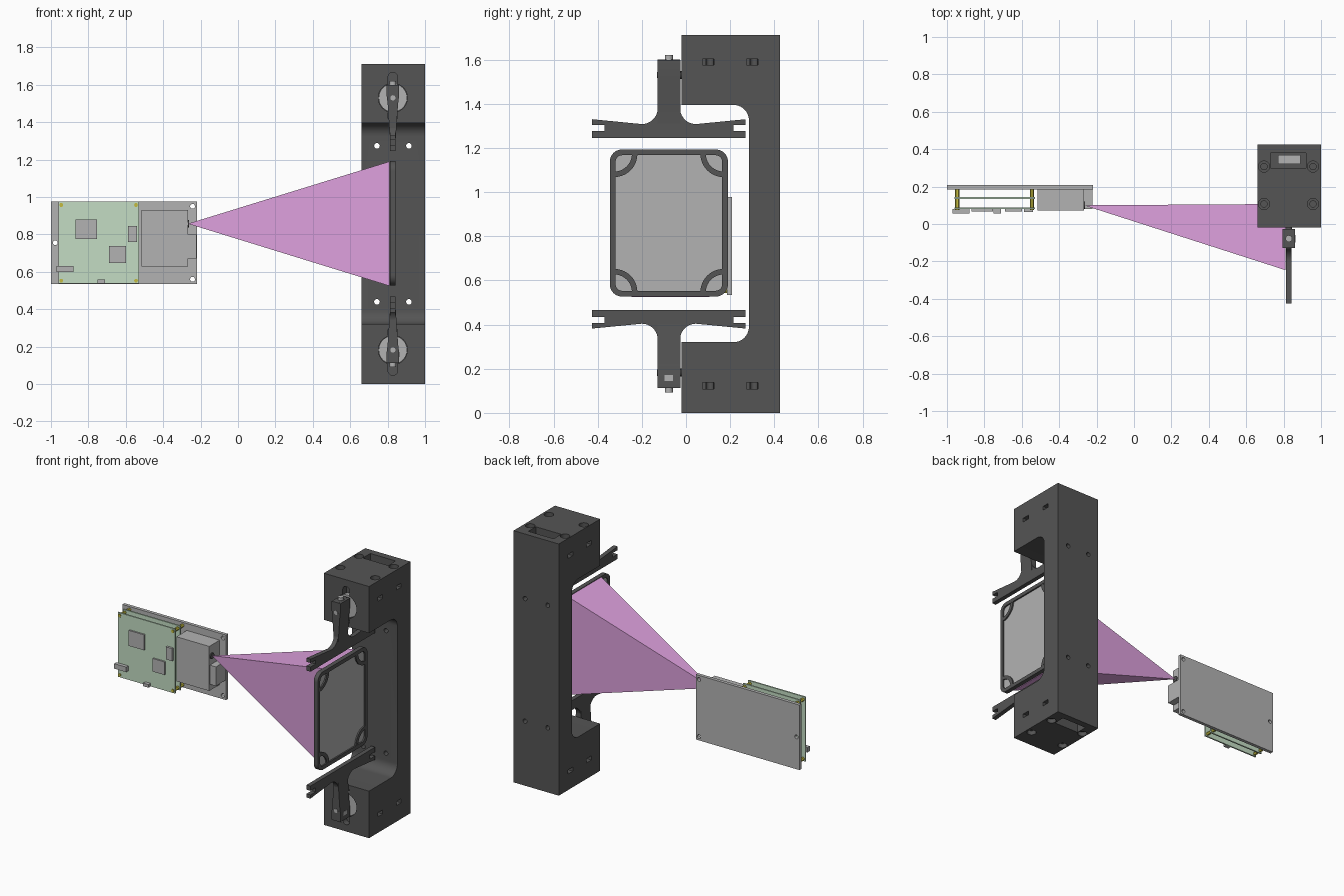
import bpy, bmesh, math
from mathutils import Vector

if "Cube" in bpy.data.objects:
    bpy.data.objects.remove(bpy.data.objects["Cube"])

H = 1.712  # total height; the holder is mirrored about H / 2


def material(name, rgb):
    m = bpy.data.materials.new(name)
    m.diffuse_color = (*rgb, 1)
    m.use_nodes = True
    m.node_tree.nodes["Principled BSDF"].inputs["Base Color"].default_value = m.diffuse_color
    return m


DARK = material("dark_plastic", (0.09, 0.09, 0.09))
LIGHT = material("light_grey", (0.45, 0.45, 0.45))
GREEN = material("board_green", (0.55, 0.72, 0.55))
BRASS = material("brass", (0.55, 0.5, 0.05))
PINK = material("light_beam", (0.72, 0.35, 0.72))


def mesh_object(name, verts, faces, mat):
    bm = bmesh.new()
    vs = [bm.verts.new(v) for v in verts]
    for f in faces:
        bm.faces.new([vs[i] for i in f])
    bmesh.ops.recalc_face_normals(bm, faces=bm.faces)
    me = bpy.data.meshes.new(name)
    bm.to_mesh(me)
    bm.free()
    ob = bpy.data.objects.new(name, me)
    bpy.context.collection.objects.link(ob)
    if mat:
        me.materials.append(mat)
    return ob


def prism(name, pts, axis, a, b, mat=None):
    """Extrude a 2D outline along an axis from a to b."""
    put = {"x": lambda p, t: (t, p[0], p[1]),
           "y": lambda p, t: (p[0], t, p[1]),
           "z": lambda p, t: (p[0], p[1], t)}[axis]
    n = len(pts)
    verts = [put(p, a) for p in pts] + [put(p, b) for p in pts]
    faces = [list(range(n)), list(range(n, 2 * n))]
    faces += [(i, (i + 1) % n, n + (i + 1) % n, n + i) for i in range(n)]
    return mesh_object(name, verts, faces, mat)


def box(name, x0, x1, y0, y1, z0, z1, mat=None):
    return prism(name, [(x0, y0), (x1, y0), (x1, y1), (x0, y1)], "z", z0, z1, mat)


def arc(cx, cy, r, a0, a1, n=10):
    return [(cx + r * math.cos(math.radians(a0 + (a1 - a0) * i / n)),
             cy + r * math.sin(math.radians(a0 + (a1 - a0) * i / n))) for i in range(n + 1)]


def cyl(name, c, r, axis, a, b, mat=None, n=32):
    return prism(name, arc(*c, r, 0, 360, n)[:-1], axis, a, b, mat)


def round_rect(y0, y1, z0, z1, r):
    return (arc(y1 - r, z1 - r, r, 0, 90) + arc(y0 + r, z1 - r, r, 90, 180)
            + arc(y0 + r, z0 + r, r, 180, 270) + arc(y1 - r, z0 + r, r, 270, 360))


def cut(ob, *cutters):
    bpy.context.view_layer.objects.active = ob
    for c in cutters:
        m = ob.modifiers.new("cut", "BOOLEAN")
        m.operation, m.solver, m.object = "DIFFERENCE", "EXACT", c
        bpy.ops.object.modifier_apply(modifier=m.name)
        bpy.data.objects.remove(c)


def flip(pts, low):
    return [(p, H - z) if low else (p, z) for p, z in pts]


# C-shaped holder
R = 0.07
holder = prism("holder", [(-0.02, 0), (0.425, 0), (0.425, H), (-0.02, H), (-0.02, 1.395)]
               + arc(0.285 - R, 1.395 - R, R, 90, 0) + arc(0.285 - R, 0.32 + R, R, 0, -90)
               + [(-0.02, 0.32)], "x", 0.66, 1.0, DARK)

CX = 0.828
for low in (False, True):
    end = "lower" if low else "upper"
    Z = (lambda z: H - z) if low else (lambda z: z)

    # screw holes, end pocket, side slots and motor recess
    for x in (0.695, 0.957):
        for y in (0.107, 0.307):
            cut(holder, cyl("c", (x, y), 0.03, "z", Z(H + 0.05), Z(H - 0.03)),
                cyl("c", (x, y), 0.017, "z", Z(H - 0.02), Z(H - 0.15)))
    cut(holder, box("c", 0.73, 0.92, 0.30, 0.38, Z(H + 0.05), Z(H - 0.12)))
    for y in (0.10, 0.30):
        for x in (0.66, 1.0):
            cut(holder, box("c", x - 0.04, x + 0.04, y - 0.026, y + 0.026, Z(1.575), Z(1.603)))
    for x in (0.743, 0.914):
        cut(holder, cyl("c", (x, Z(1.273)), 0.015, "y", 0.2, 0.5))
    slot = arc(CX, 1.64, 0.026, 0, 180) + [(CX - 0.026, 1.42), (CX + 0.026, 1.42)]
    cut(holder, prism("c", flip(slot, low), "y", -0.1, 0.02),
        cyl("c", (CX, Z(1.53)), 0.078, "y", -0.1, 0.0))
    cyl(end + "_motor_disc", (CX, Z(1.53)), 0.076, "y", -0.012, 0.03, LIGHT)
    cyl(end + "_motor_hub", (CX, Z(1.53)), 0.018, "y", -0.03, 0.0, DARK)
    box(end + "_motor_body", 0.77, 0.89, 0.32, 0.37, Z(H - 0.13), Z(H - 0.05), LIGHT)

    # T-shaped arm with notched finger ends
    half = [(0.27, 1.245), (0.27, 1.277), (0.215, 1.277), (0.215, 1.305), (0.27, 1.305), (0.27, 1.33)]
    left = [(-0.155 - y, z) for y, z in reversed(half)]
    outline = (half + arc(0.045, 1.38, 0.072, 270, 180) + [(-0.027, 1.6), (-0.128, 1.6)]
               + arc(-0.2, 1.38, 0.072, 0, -90) + left)
    prism(end + "_arm", flip(outline, low), "x", CX - 0.015, CX + 0.015, DARK)
    stem = [(-0.015, 1.31), (0.015, 1.31), (0.028, 1.5), (0.033, 1.54), (0.033, 1.599),
            (-0.033, 1.599), (-0.033, 1.54), (-0.028, 1.5)]
    ob = prism(end + "_arm_stem", flip([(CX + x, z) for x, z in stem], low), "y", -0.129, -0.026, DARK)
    cyl(end + "_arm_screw", (CX, -0.078), 0.018, "z", Z(1.55), Z(1.62), LIGHT)
    cyl(end + "_pivot_screw", (CX, Z(1.53)), 0.014, "y", -0.131, -0.03, LIGHT)
box("arm_nut", CX - 0.035, CX + 0.035, -0.098, -0.06, 0.145, 0.172, LIGHT)

# rounded bezel with screen and corner arcs
y0, y1, z0, z1 = -0.345, 0.19, 0.527, 1.193
bezel = prism("bezel", round_rect(y0, y1, z0, z1, 0.055), "x", 0.812, 0.842, DARK)
b = 0.026
cut(bezel, prism("c", round_rect(y0 + b, y1 - b, z0 + b, z1 - b, 0.03), "x", 0.7, 0.9))
prism("screen", round_rect(y0 + 0.02, y1 - 0.02, z0 + 0.02, z1 - 0.02, 0.03),
      "x", 0.818, 0.832, LIGHT)
for i, (y, z, a) in enumerate([(y0 + 0.02, z0 + 0.02, 0), (y1 - 0.02, z0 + 0.02, 90),
                               (y1 - 0.02, z1 - 0.02, 180), (y0 + 0.02, z1 - 0.02, 270)]):
    prism(f"bezel_corner_{i}", arc(y, z, 0.105, a, a + 90) + arc(y, z, 0.08, a + 90, a),
          "x", 0.813, 0.841, DARK)

# projected light beam
base = [(0.811, y, z) for y, z in ((-0.247, 0.524), (0.107, 0.524), (0.107, 1.19), (-0.247, 1.19))]
mesh_object("light_beam", base + [(-0.268, 0.10, 0.857)],
            [(0, 1, 2, 3)] + [(i, (i + 1) % 4, 4) for i in range(4)], PINK)

# mounting plate
plate = box("mounting_plate", -1, -0.22, 0.185, 0.208, 0.535, 0.977, LIGHT)
for c in ((-0.977, 0.755), (-0.243, 0.95), (-0.243, 0.56)):
    cut(plate, cyl("c", c, 0.013, "y", 0.1, 0.3))

# circuit boards on brass standoffs
for name, y in (("front_board", 0.079), ("rear_board", 0.134)):
    box(name, -0.96, -0.53, y, y + 0.01, 0.537, 0.975, GREEN)
for i, x in enumerate((-0.945, -0.545)):
    for j, z in enumerate((0.553, 0.957)):
        cyl(f"standoff_{i}{j}", (x, z), 0.011, "y", 0.074, 0.186, BRASS, 6)

# board components: x range, z range, front y
parts = {"main_chip": (-0.87, -0.755, 0.775, 0.88, 0.068),
         "memory_chip": (-0.69, -0.6, 0.648, 0.737, 0.068),
         "right_socket": (-0.588, -0.541, 0.76, 0.845, 0.064),
         "cable_socket": (-0.97, -0.88, 0.598, 0.632, 0.055),
         "bottom_socket": (-0.752, -0.712, 0.537, 0.558, 0.055)}
for name, (xa, xb, za, zb, y) in parts.items():
    box(name, xa, xb, y, 0.08, za, zb, LIGHT)

# projector module with nose and lens
box("projector_body", -0.515, -0.268, 0.073, 0.186, 0.627, 0.93, LIGHT)
box("projector_nose", -0.27, -0.222, 0.08, 0.186, 0.67, 0.80, LIGHT)
cyl("lens", (0.10, 0.857), 0.02, "x", -0.28, -0.262, DARK)

bpy.ops.object.select_all(action="SELECT")
bpy.ops.object.shade_smooth_by_angle(angle=math.radians(30))
